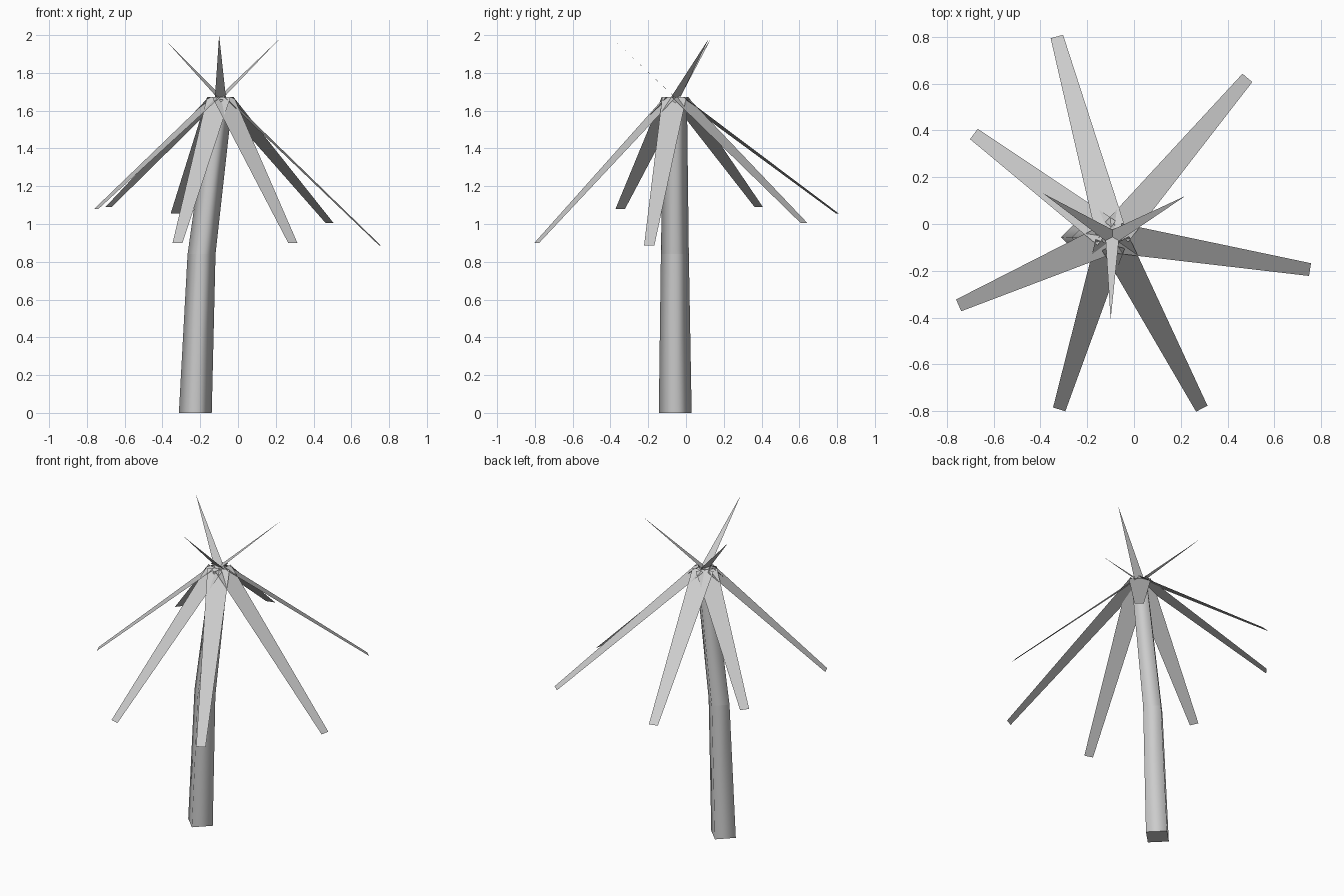
import bpy
from mathutils import Vector

if "Cube" in bpy.data.objects:
    bpy.data.objects.remove(bpy.data.objects["Cube"])

HUB = Vector((-0.093, -0.057, 1.672))


def make_object(name, verts, faces):
    mesh = bpy.data.meshes.new(name)
    mesh.from_pydata(verts, [], faces)
    obj = bpy.data.objects.new(name, mesh)
    bpy.context.collection.objects.link(obj)
    return obj


def blade(name, tip, root_offset, root_drop, root_width, tip_width):
    """Flat tapering strip from the crown to a tip, level across its width."""
    tip = Vector(tip)
    out = Vector((tip.x - HUB.x, tip.y - HUB.y, 0)).normalized()
    side = Vector((-out.y, out.x, 0))
    root = HUB + out * root_offset - Vector((0, 0, root_drop))
    verts = [root - side * root_width / 2]
    if tip_width:
        verts += [tip - side * tip_width / 2, tip + side * tip_width / 2]
    else:
        verts.append(tip)
    verts.append(root + side * root_width / 2)
    return make_object(name, verts, [range(len(verts))])


# Bent four-sided trunk: centre x, centre y, z, radius of each ring
rings = [(-0.226, -0.057, 0.0, 0.087),
         (-0.193, -0.059, 0.84, 0.074),
         (-0.090, -0.057, 1.66, 0.062)]
verts, faces = [], []
for x, y, z, r in rings:
    verts += [(x + r, y, z), (x, y + r, z), (x - r, y, z), (x, y - r, z)]
for k in range(len(rings) - 1):
    for i in range(4):
        a, b = 4 * k + i, 4 * k + (i + 1) % 4
        faces.append((a, b, b + 4, a + 4))
faces += [(3, 2, 1, 0), (8, 9, 10, 11)]
trunk = make_object("trunk", verts, faces)
for p in trunk.data.polygons:
    p.use_smooth = abs(p.normal.z) < 0.5
for e in trunk.data.edges:
    za, zb = (trunk.data.vertices[v].co.z for v in e.vertices)
    e.use_edge_sharp = za == zb and za != 0.84

# Drooping fronds
frond_tips = [(-0.33, 0.802, 1.055), (0.485, 0.625, 1.005), (-0.685, 0.385, 1.09),
              (-0.75, -0.348, 1.08), (-0.32, -0.793, 0.90), (0.29, -0.79, 0.90),
              (0.753, -0.195, 0.885)]
for n, tip in enumerate(frond_tips, 1):
    blade(f"frond_{n}", tip, 0.03, 0.0, 0.13, 0.055)

# Pointed upright shoots
shoot_tips = [(-0.39, 0.132, 1.98), (0.22, 0.12, 1.98), (-0.10, -0.41, 2.0)]
for n, tip in enumerate(shoot_tips, 1):
    blade(f"shoot_{n}", tip, -0.04, 0.04, 0.065, 0)
